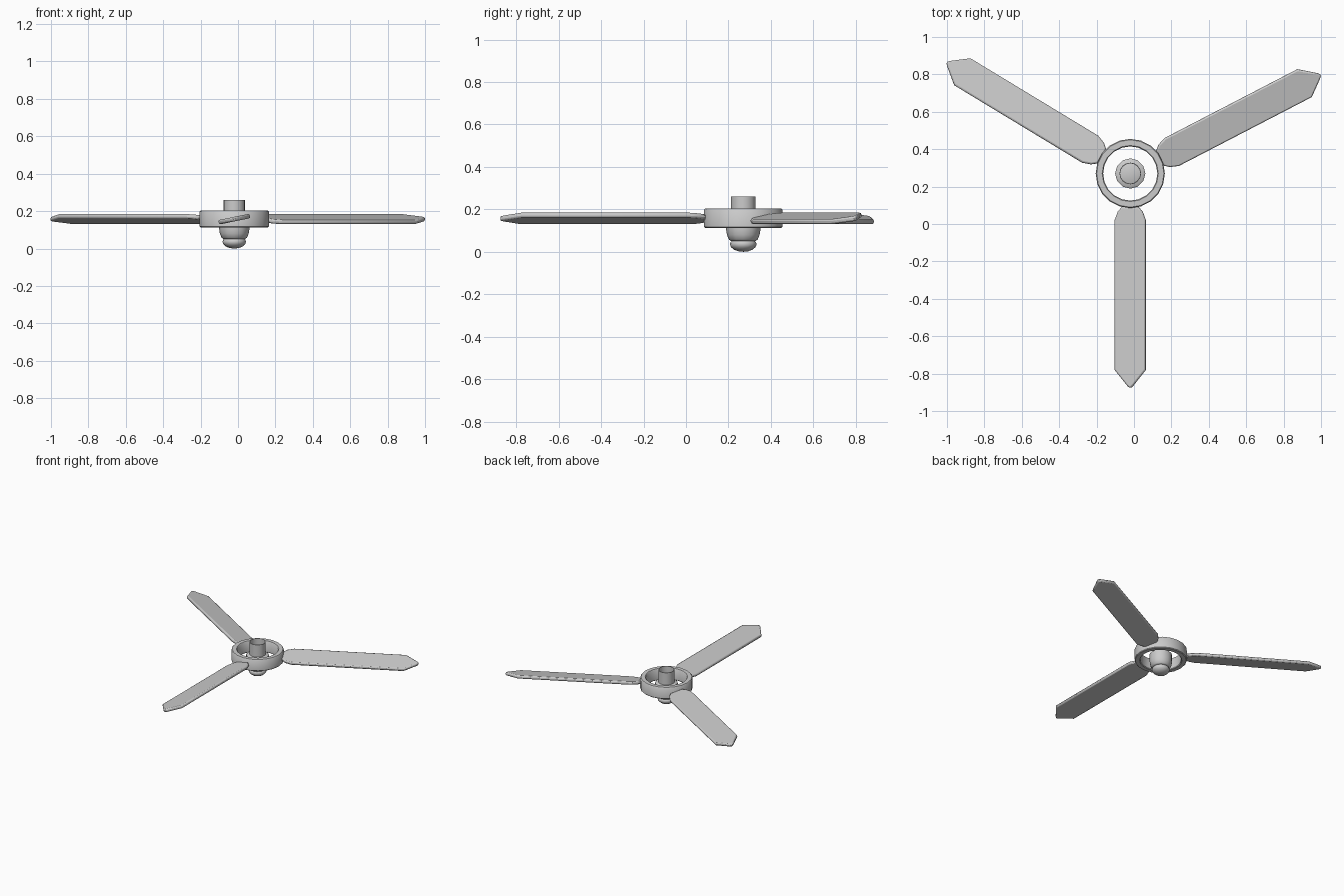
import bpy, bmesh
from math import sin, cos, pi, radians
from mathutils import Matrix

if "Cube" in bpy.data.objects:
    bpy.data.objects.remove(bpy.data.objects["Cube"])

HUB = (-0.02, 0.27)


def finish(name, bm, matrix=None, angle=40):
    bmesh.ops.recalc_face_normals(bm, faces=bm.faces)
    mesh = bpy.data.meshes.new(name)
    bm.to_mesh(mesh)
    bm.free()
    obj = bpy.data.objects.new(name, mesh)
    bpy.context.collection.objects.link(obj)
    if matrix:
        obj.matrix_world = matrix
    bpy.ops.object.select_all(action='DESELECT')
    obj.select_set(True)
    bpy.context.view_layer.objects.active = obj
    bpy.ops.object.shade_smooth_by_angle(angle=radians(angle))
    return obj


def lathe(name, profile, sides, closed=False):
    """Spin (radius, z) points around the hub axis."""
    bm = bmesh.new()
    rings = [[bm.verts.new((r * cos(2 * pi * i / sides), r * sin(2 * pi * i / sides), z))
              for i in range(sides)] for r, z in profile]
    n = len(rings)
    for k in range(n if closed else n - 1):
        a, b = rings[k], rings[(k + 1) % n]
        for i in range(sides):
            j = (i + 1) % sides
            bm.faces.new((a[i], a[j], b[j], b[i]))
    bmesh.ops.remove_doubles(bm, verts=bm.verts, dist=1e-5)
    return finish(name, bm, Matrix.Translation((*HUB, 0)))


# Outer ring that carries the blades
lathe("blade_ring", [(0.145, 0.118), (0.15, 0.113), (0.18, 0.113), (0.185, 0.118),
                     (0.185, 0.197), (0.18, 0.203), (0.15, 0.203), (0.145, 0.197)], 20, True)

# Open mounting collar on top of the motor
lathe("mount_collar", [(0.058, 0.165), (0.058, 0.26), (0.054, 0.26), (0.054, 0.165)], 16, True)

# Motor body with a rounded lower shoulder
lathe("motor_body", [(0.0, 0.165), (0.07, 0.165), (0.081, 0.157), (0.081, 0.105),
                     (0.077, 0.08), (0.068, 0.058), (0.06, 0.052), (0.0, 0.052)], 12)

# Rounded cap at the bottom
lathe("bottom_cap", [(0.0, 0.056), (0.052, 0.054), (0.06, 0.046), (0.063, 0.035),
                     (0.058, 0.022), (0.042, 0.009), (0.022, 0.002), (0.0, 0.0)], 16)

# Three pitched blades, pointed at the tip and narrowed at the root
half = [(0.178, 0.045), (0.205, 0.068), (0.25, 0.085), (1.05, 0.085), (1.135, 0.016), (1.145, 0.005)]
outline = half + [(x, -y) for x, y in reversed(half)]
THICK = 0.024
for label, heading in (("front", -90), ("right", 27.4), ("left", 148.8)):
    bm = bmesh.new()
    base = bm.faces.new([bm.verts.new((x, y, -THICK / 2)) for x, y in outline])
    top = bmesh.ops.extrude_face_region(bm, geom=[base])["geom"]
    bmesh.ops.translate(bm, verts=[v for v in top if isinstance(v, bmesh.types.BMVert)],
                        vec=(0, 0, THICK))
    matrix = (Matrix.Translation((*HUB, 0.157)) @ Matrix.Rotation(radians(heading), 4, 'Z')
              @ Matrix.Rotation(radians(11.5), 4, 'X'))
    blade = finish(label + "_blade", bm, matrix)
    bevel = blade.modifiers.new("rounded_edges", 'BEVEL')
    bevel.width = 0.008
    bevel.segments = 2
    bevel.limit_method = 'ANGLE'
    bevel.angle_limit = radians(60)
